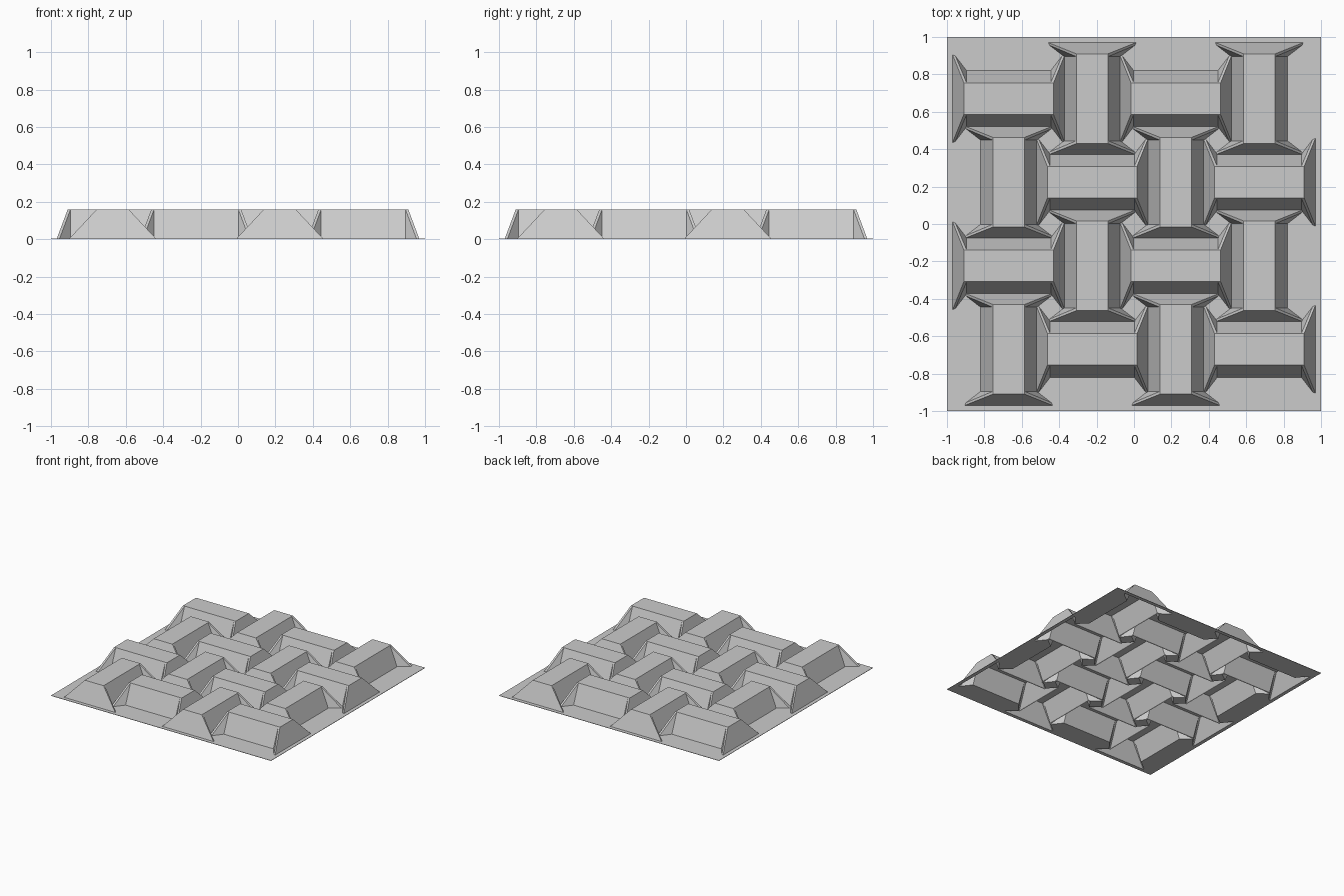
import bpy, bmesh
from math import pi
from mathutils import Matrix

cube = bpy.data.objects.get("Cube")
if cube:
    bpy.data.objects.remove(cube, do_unlink=True)

STEP = 0.4467     # distance between neighbouring strips
HEIGHT = 0.16
SIGNS = (1, -1)

grey = bpy.data.materials.new("plain_grey")
grey.use_nodes = True
colour = (0.6, 0.6, 0.6, 1)
grey.diffuse_color = colour
grey.node_tree.nodes["Principled BSDF"].inputs["Base Color"].default_value = colour


def add_object(name, mesh):
    obj = bpy.data.objects.new(name, mesh)
    bpy.context.collection.objects.link(obj)
    return obj


def finish(bm, name):
    mesh = bpy.data.meshes.new(name)
    bm.to_mesh(mesh)
    bm.free()
    mesh.materials.append(grey)
    return mesh


# One quarter of a strip: ridge, body foot and flared end flap
QUARTER = {
    "ridge_end": (0.24, 0.085, HEIGHT),
    "ridge": (0.225, 0.085, HEIGHT),
    "foot": (0.225, 0.15, 0),
    "flap_in": (0.285, 0.228, 0),
    "flap_out": (0.30, 0.235, 0),
}


def strip_mesh():
    """Hollow raised strip, open underneath."""
    bm = bmesh.new()
    v = {(n, sx, sy): bm.verts.new((x * sx, y * sy, z))
         for n, (x, y, z) in QUARTER.items() for sx in SIGNS for sy in SIGNS}

    def face(*keys):
        bm.faces.new([v[k] for k in keys])

    face(*[(n, sx, sy) for sx, sy, names in (
        (1, 1, ("ridge_end", "ridge")), (-1, 1, ("ridge", "ridge_end")),
        (-1, -1, ("ridge_end", "ridge")), (1, -1, ("ridge", "ridge_end")))
        for n in names])
    for s in SIGNS:
        # Long sloping side, then end flap
        face(("ridge", 1, s), ("ridge", -1, s), ("foot", -1, s), ("foot", 1, s))
        face(("ridge_end", s, 1), ("ridge_end", s, -1),
             ("flap_out", s, -1), ("flap_out", s, 1))
        for t in SIGNS:
            # Inner side and rim of the flap
            face(("ridge", s, t), ("foot", s, t), ("flap_in", s, t))
            face(("ridge_end", s, t), ("ridge", s, t),
                 ("flap_in", s, t), ("flap_out", s, t))
    bmesh.ops.recalc_face_normals(bm, faces=bm.faces)
    bm.normal_update()
    if max(bm.faces, key=lambda f: f.calc_center_median().z).normal.z < 0:
        bmesh.ops.reverse_faces(bm, faces=bm.faces)
    return finish(bm, "woven_strip")


def cutter_mesh(places):
    """Prisms with the footprint of every strip."""
    bm = bmesh.new()
    order = ("foot", "flap_in", "flap_out")
    outline = []
    for sx, sy in ((1, 1), (1, -1), (-1, -1), (-1, 1)):
        names = order if sx * sy > 0 else order[::-1]
        outline += [(QUARTER[n][0] * sx, QUARTER[n][1] * sy) for n in names]
    for place in places:
        f = bm.faces.new([bm.verts.new((x, y, -0.05)) for x, y in outline])
        verts = list(f.verts)
        up = bmesh.ops.extrude_face_region(bm, geom=[f], use_keep_orig=True)
        top = [g for g in up["geom"] if isinstance(g, bmesh.types.BMVert)]
        bmesh.ops.translate(bm, verts=top, vec=(0, 0, 0.1))
        bmesh.ops.transform(bm, matrix=place, verts=verts + top)
    bmesh.ops.recalc_face_normals(bm, faces=bm.faces)
    return finish(bm, "footprint_cutter")


# Basket weave: strips alternate direction on a four by four grid
mesh = strip_mesh()
places = []
for i in range(4):
    for j in range(4):
        turn = 0 if (i + j) % 2 else pi / 2
        place = (Matrix.Translation(((i - 1.5) * STEP, (j - 1.5) * STEP, 0))
                 @ Matrix.Rotation(turn, 4, "Z"))
        places.append(place)
        kind = "lengthwise" if turn else "crosswise"
        add_object(f"{kind}_strip_{i + 1}_{j + 1}", mesh).matrix_world = place

# Thin base sheet, opened under the strips
bm = bmesh.new()
bmesh.ops.create_cube(bm, size=1, matrix=Matrix.Translation((0, 0, 0.0015))
                      @ Matrix.Diagonal((2, 2, 0.003, 1)))
sheet = add_object("base_sheet", finish(bm, "base_sheet"))

cutter = add_object("footprint_cutter", cutter_mesh(places))
cutter.hide_render = True
cutter.hide_viewport = True
cut = sheet.modifiers.new("strip_openings", "BOOLEAN")
cut.operation = "DIFFERENCE"
cut.solver = "EXACT"
cut.use_self = True
cut.object = cutter
